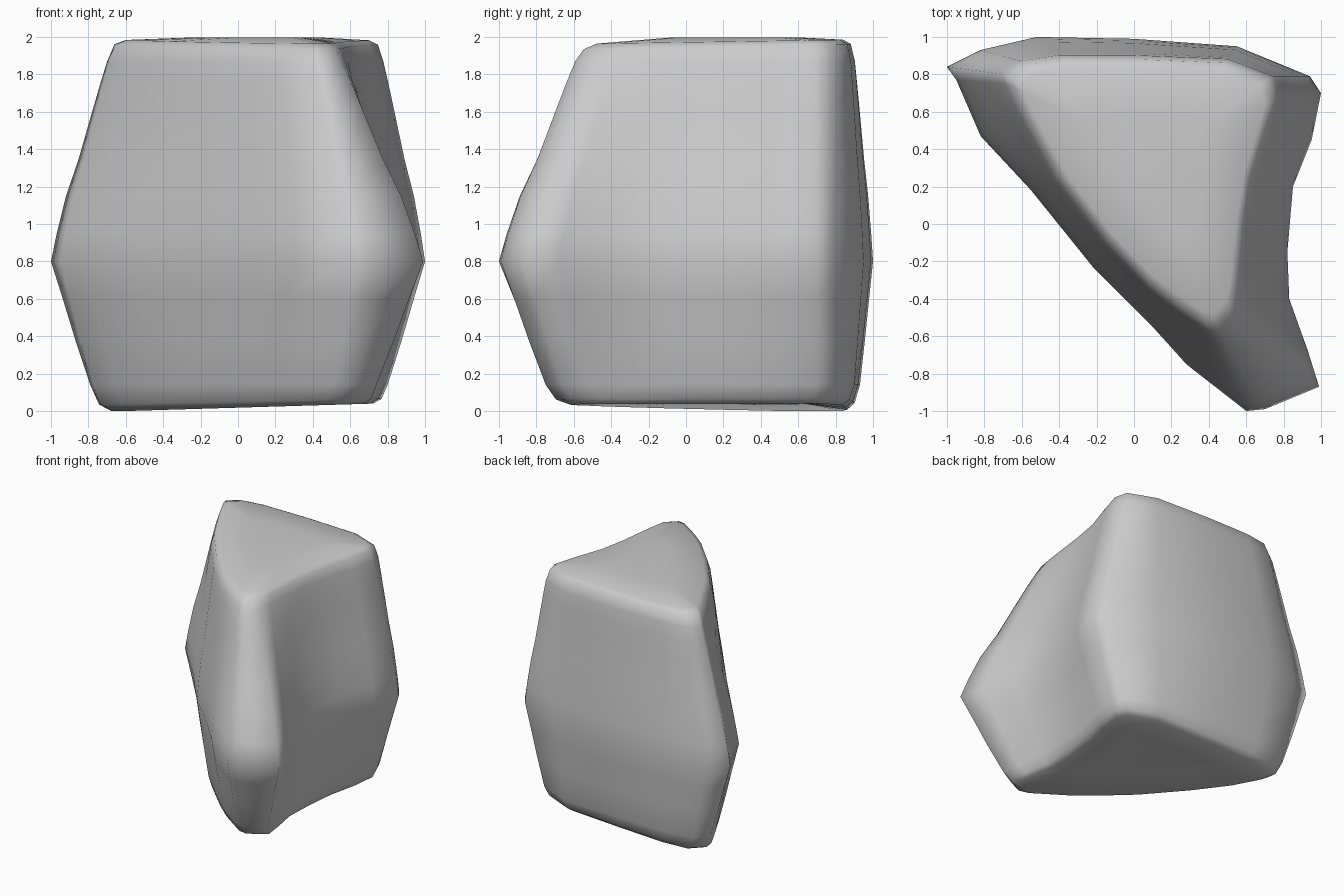
import bpy, bmesh
from mathutils import Vector

if "Cube" in bpy.data.objects:
    bpy.data.objects.remove(bpy.data.objects["Cube"])

# Plan outlines of the boulder: shoulder, widest girth and foot (matching point order)
TOP = [(-.69, .80), (-.68, .75), (-.60, .58), (-.42, .25), (-.15, -.10), (.08, -.34), (.22, -.45),
       (.40, -.57), (.46, -.58), (.54, -.50), (.56, -.38), (.58, -.20), (.60, 0), (.64, .25),
       (.72, .50), (.77, .68), (.74, .79), (.50, .88), (0, .90), (-.40, .90), (-.60, .87)]
MID = [(-1, .84), (-.95, .77), (-.82, .47), (-.55, .18), (-.22, -.23), (.10, -.55), (.28, -.75),
       (.60, -1), (.70, -.99), (.99, -.87), (.93, -.68), (.83, -.40), (.82, -.15), (.85, .20),
       (.95, .45), (1, .70), (.94, .79), (.55, .95), (0, .99), (-.52, 1), (-.82, .93)]
FOOT = [(-.79, .81), (-.78, .73), (-.66, .50), (-.45, .20), (-.16, -.16), (.10, -.42), (.26, -.56),
        (.50, -.73), (.58, -.75), (.74, -.66), (.72, -.50), (.68, -.28), (.69, -.05), (.72, .25),
        (.78, .50), (.80, .70), (.76, .79), (.50, .90), (0, .92), (-.45, .93), (-.70, .90)]


def blend(a, b, t):
    return [Vector(p).lerp(Vector(q), t) for p, q in zip(a, b)]


def inset(outline, s):
    c = Vector((.15, .35))
    return [c + (Vector(p) - c) * s for p in outline]


bm = bmesh.new()
rings = []


def add_ring(outline, height):
    rings.append([bm.verts.new((p[0], p[1], height(p))) for p in outline])


# Underside: slightly hollow, tilted rim
add_ring(inset(FOOT, .45), lambda p: .045)
add_ring(inset(FOOT, .88), lambda p: max(0, .018 + .03 * p[0]))
add_ring(inset(FOOT, .95), lambda p: .05 + .02 * p[0])
# Flanks, foot to girth to shoulder
for z, t in ((.14, 0), (.38, .38), (.6, .7), (.80, 1)):
    add_ring(blend(FOOT, MID, t), lambda p: z)
for z, t in ((.95, .9), (1.15, .74), (1.35, .52), (1.6, .29), (1.76, .14), (1.87, .03)):
    add_ring(blend(TOP, MID, t), lambda p: z)
# Rounded shoulder and nearly flat crown
add_ring(inset(TOP, .965), lambda p: 1.945 + .02 * p[1])
add_ring(inset(TOP, .89), lambda p: 1.972 + .016 * p[1])
add_ring(inset(TOP, .45), lambda p: 1.998)

n = len(TOP)
for a, b in zip(rings, rings[1:]):
    for i in range(n):
        j = (i + 1) % n
        bm.faces.new((a[i], a[j], b[j], b[i]))
bm.faces.new(rings[0])
bm.faces.new(rings[-1])
bmesh.ops.recalc_face_normals(bm, faces=bm.faces)

mesh = bpy.data.meshes.new("boulder")
bm.to_mesh(mesh)
bm.free()
mesh.shade_smooth()
boulder = bpy.data.objects.new("boulder", mesh)
bpy.context.collection.objects.link(boulder)
